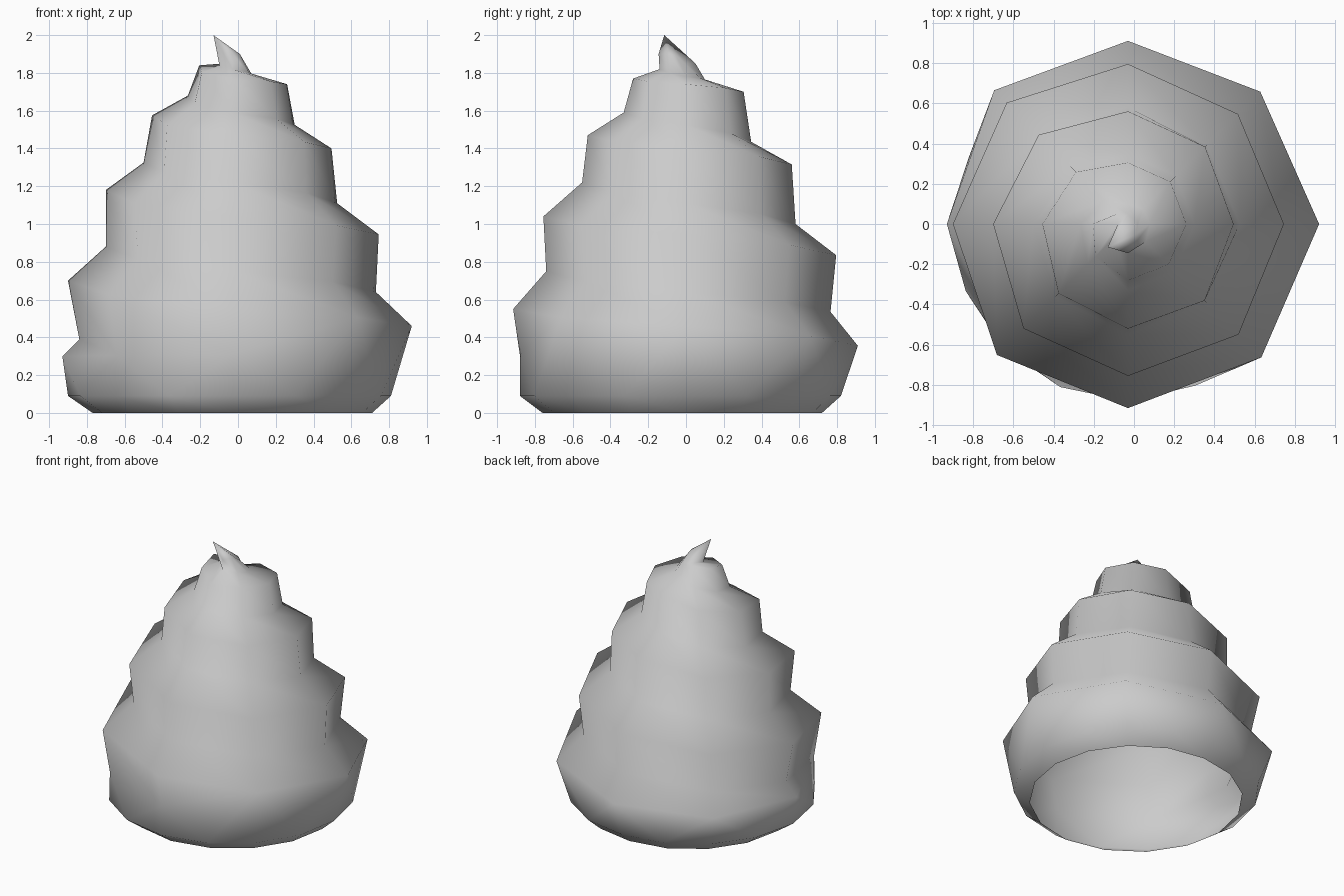
import bpy, bmesh
from math import cos, sin, pi

if "Cube" in bpy.data.objects:
    bpy.data.objects.remove(bpy.data.objects["Cube"])

# Quarter-turn samples (radius, height), winding front > left > back > right
RIDGE = [(.88, .31), (.90, .30), (.91, .355), (.95, .46), (.915, .55), (.87, .70), (.795, .835),
         (.775, .945), (.755, 1.04), (.67, 1.18), (.56, 1.315), (.525, 1.40), (.52, 1.47),
         (.425, 1.575), (.305, 1.70), (.29, 1.74), (.28, 1.77), (.175, 1.84), (.05, 1.85),
         (.04, 1.90), (.145, 1.90)]
GROOVE = [(.88, .31), (.81, .39), (.765, .535), (.76, .64), (.74, .75), (.67, .88), (.58, 1.0),
          (.555, 1.11), (.55, 1.22), (.47, 1.325), (.345, 1.435), (.33, 1.525), (.33, 1.59),
          (.235, 1.68), (.10, 1.765), (.11, 1.78), (.14, 1.82), (.05, 1.85)]
RIM = [(.88, .09), (.87, .09), (.82, .09), (.84, .09), (.88, .09)]
FOOT = [(.76, 0), (.74, 0), (.72, 0), (.74, 0), (.76, 0)]
# Radius corrections at diagonal steps
RIDGE_FIX = {1: -.02, 3: .035, 7: .005, 9: .028, 11: .02, 13: -.012, 15: .012, 17: .022,
             19: .012, 23: .016, 25: .015, 35: -.04}
GROOVE_FIX = {5: -.022, 13: -.012}
AXIS_X = -0.03

bm = bmesh.new()


def helix(samples, steps, fix={}):
    """Vertices along a helix, with `steps` divisions per quarter turn."""
    out = []
    for i in range((len(samples) - 1) * steps + 1):
        k, f = divmod(i, steps)
        t = f / steps
        a, b = samples[k], samples[min(k + 1, len(samples) - 1)]
        r = a[0] + (b[0] - a[0]) * t + fix.get(i, 0)
        z = a[1] + (b[1] - a[1]) * t
        ang = -pi / 2 * (1 + i / steps)
        out.append(bm.verts.new((AXIS_X + r * cos(ang), r * sin(ang), z)))
    return out


def face(*vs):
    u = []
    for v in vs:
        if v not in u:
            u.append(v)
    if len(u) > 2:
        bm.faces.new(u)


ridge = helix(RIDGE, 2, RIDGE_FIX)
groove = helix(GROOVE, 2, GROOVE_FIX)
tip = bm.verts.new((-0.13, -0.115, 2.0))
ridge.append(tip)

# Back of the curled peak
ridge[37].co = (0.02, 0.0, 1.85)
ridge[38].co = (0.01, -0.05, 1.89)
ridge[39].co = (0.01, -0.09, 1.90)

# The coil starts merged with the belly and opens after the front-left corner
for i in (0, 1):
    bm.verts.remove(groove[i])
    groove[i] = ridge[i]

# Base rings have sixteen sides, open underneath
rim, foot = helix(RIM, 4), helix(FOOT, 4)
for ring in (rim, foot):
    bm.verts.remove(ring.pop())
for i in range(16):
    j = (i + 1) % 16
    face(foot[i], foot[j], rim[j], rim[i])

# Lower belly up to the first ridge turn
for i in range(8):
    a, m, b = rim[2 * i], rim[2 * i + 1], rim[(2 * i + 2) % 16]
    top = ridge[i + 1] if i < 7 else ridge[0]
    face(a, m, ridge[i])
    face(m, top, ridge[i])
    face(m, b, top)
face(ridge[7], ridge[0], ridge[8])

# Sloping steps, then coil walls
for i in range(34):
    face(ridge[i], ridge[i + 1], groove[i + 1], groove[i])
for i in range(33):
    face(groove[i], groove[i + 1], ridge[i + 9], ridge[i + 8])

# Curled peak closing the swirl
face(groove[34], ridge[34], ridge[35])
face(groove[34], ridge[35], ridge[36])
loop = [groove[33], groove[34]] + ridge[36:41]
for a, b in zip(loop, loop[1:]):
    face(a, b, tip)

# Consistent outward normals
bmesh.ops.recalc_face_normals(bm, faces=bm.faces)
mesh = bpy.data.meshes.new("swirl")
bm.to_mesh(mesh)
bm.free()
for p in mesh.polygons:
    p.use_smooth = True
obj = bpy.data.objects.new("swirl", mesh)
bpy.context.collection.objects.link(obj)
